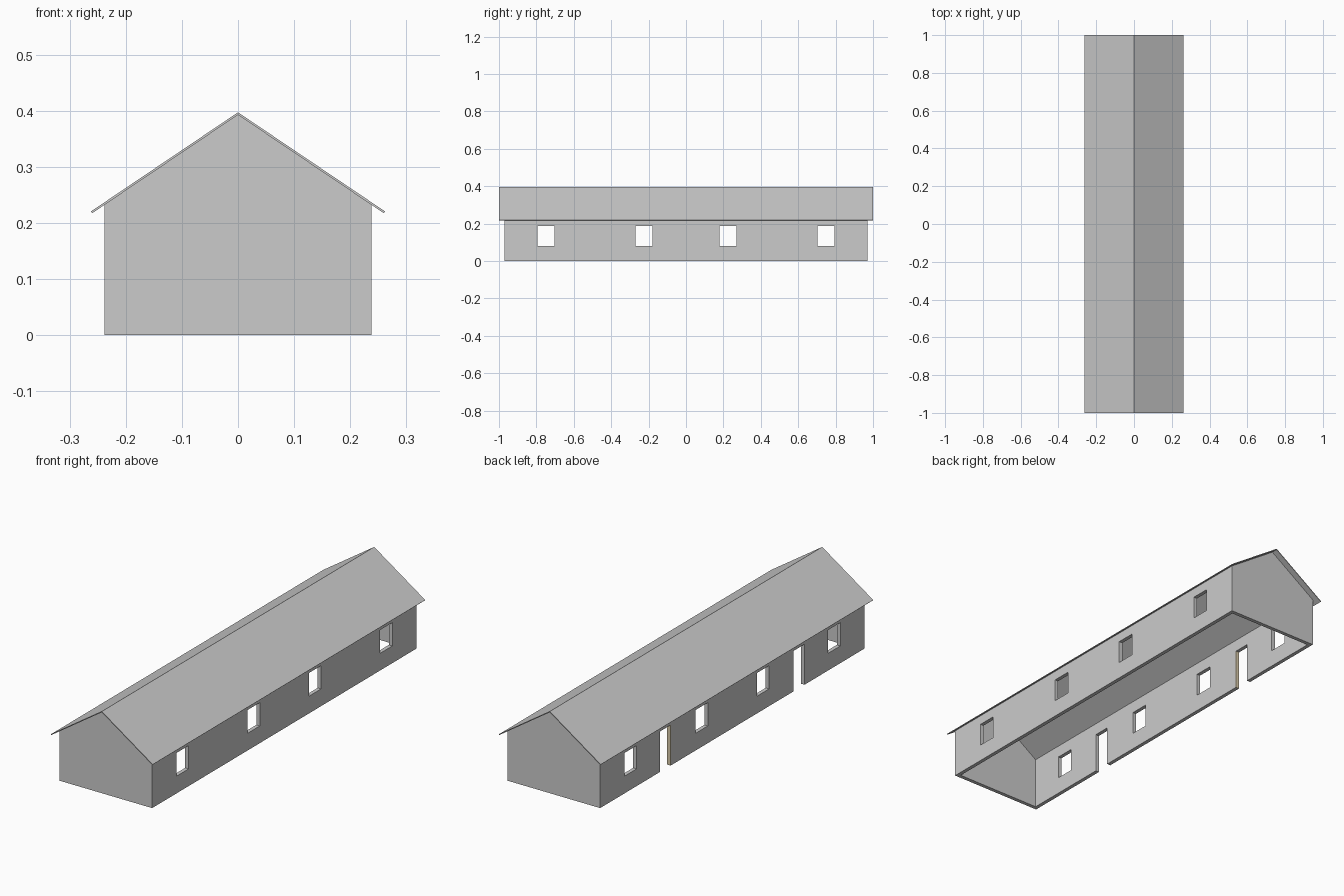
import bpy, bmesh

if "Cube" in bpy.data.objects:
    bpy.data.objects.remove(bpy.data.objects["Cube"])

WX, WY, T = 0.238, 0.97, 0.018     # half width, half length, wall thickness
EAVE, APEX = 0.232, 0.3925         # wall top at the sides and at the gable peak


def prism(name, profile, y0, y1):
    """Extrude an x-z profile from y0 to y1."""
    bm = bmesh.new()
    face = bm.faces.new([bm.verts.new((x, y0, z)) for x, z in profile])
    ext = bmesh.ops.extrude_face_region(bm, geom=[face])
    verts = [g for g in ext["geom"] if isinstance(g, bmesh.types.BMVert)]
    bmesh.ops.translate(bm, verts=verts, vec=(0, y1 - y0, 0))
    bmesh.ops.recalc_face_normals(bm, faces=bm.faces[:])
    me = bpy.data.meshes.new(name)
    bm.to_mesh(me)
    bm.free()
    ob = bpy.data.objects.new(name, me)
    bpy.context.collection.objects.link(ob)
    return ob


def box(name, x0, x1, y0, y1, z0, z1):
    return prism(name, [(x0, z0), (x1, z0), (x1, z1), (x0, z1)], y0, y1)


def cut(target, cutter):
    mod = target.modifiers.new("cut", 'BOOLEAN')
    mod.operation, mod.solver, mod.object = 'DIFFERENCE', 'EXACT', cutter
    bpy.context.view_layer.objects.active = target
    bpy.ops.object.modifier_apply(modifier=mod.name)
    bpy.data.objects.remove(cutter)


# walls: gabled block hollowed out, open at the bottom and under the roof
walls = prism("walls", [(-WX, 0), (WX, 0), (WX, EAVE), (0, APEX), (-WX, EAVE)], -WY, WY)
cut(walls, box("room_cutter", T - WX, WX - T, T - WY, WY - T, -0.1, 0.6))

# windows pass through both long walls
for y in (-0.748, -0.225, 0.225, 0.748):
    cut(walls, box("window_cutter", -0.4, 0.4, y - 0.045, y + 0.045, 0.08, 0.188))

# two doorways in the left wall only
for y in (-0.49, 0.49):
    cut(walls, box("door_cutter", -0.4, -0.1, y - 0.04, y + 0.04, -0.1, 0.188))

# coloured lining on one doorway side
jamb = box("door_jamb", -WX, T - WX, 0.45, 0.453, 0, 0.188)
tan = bpy.data.materials.new("tan")
tan.diffuse_color = (0.72, 0.62, 0.42, 1)
tan.use_nodes = True
tan.node_tree.nodes["Principled BSDF"].inputs["Base Color"].default_value = tan.diffuse_color
jamb.data.materials.append(tan)

# thin overhanging roof
prism("roof", [(0, 0.397), (0.262, 0.2205), (0.2595, 0.2175), (0, APEX),
               (-0.2595, 0.2175), (-0.262, 0.2205)], -1, 1)
